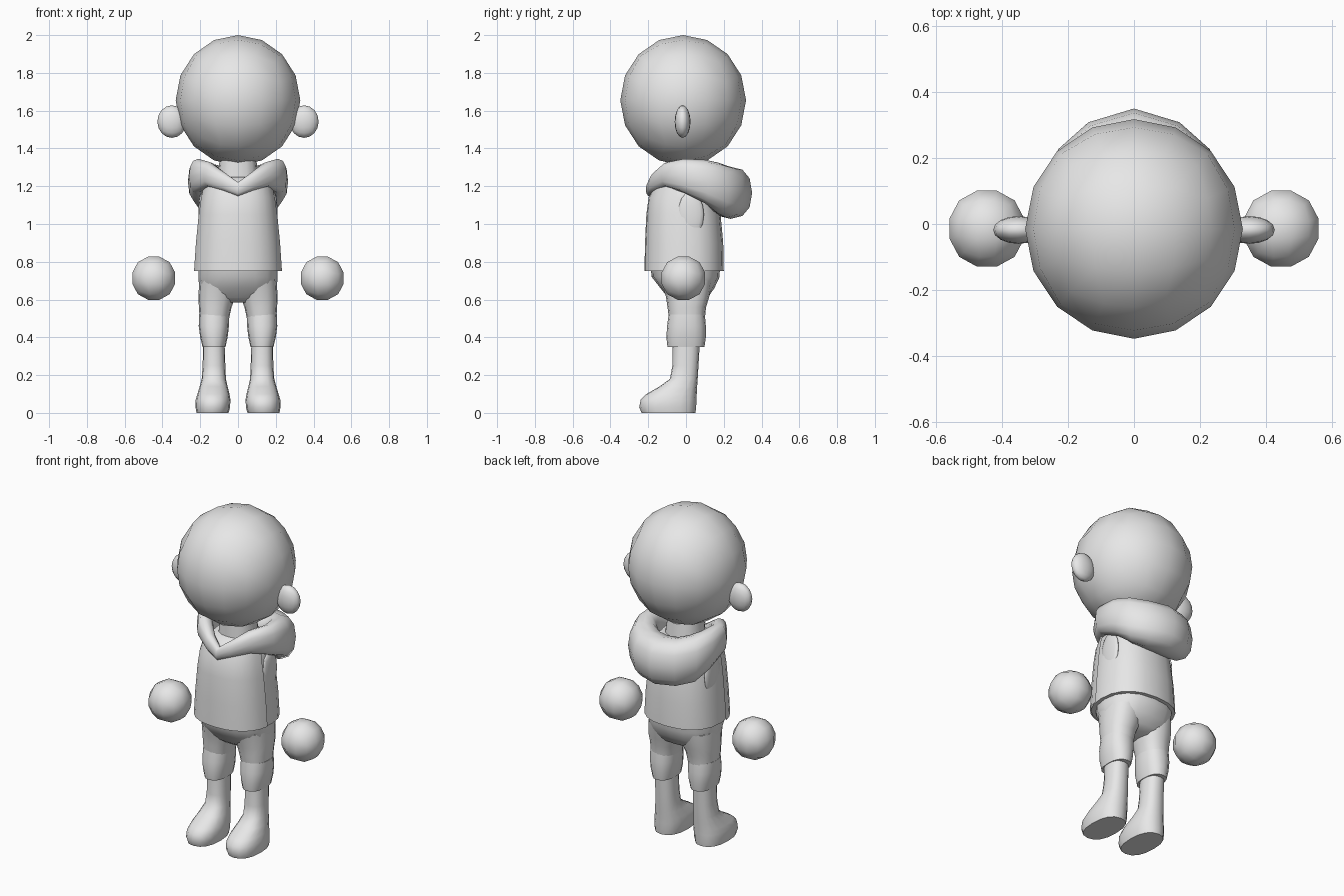
import bpy, bmesh, math
from mathutils import Vector

cube = bpy.data.objects.get("Cube")
if cube:
    bpy.data.objects.remove(cube)

grey = bpy.data.materials.new("plain grey")
grey.use_nodes = True
COLOUR = (0.8, 0.8, 0.8, 1)
grey.diffuse_color = COLOUR
grey.node_tree.nodes["Principled BSDF"].inputs["Base Color"].default_value = COLOUR


def finish(name, bm, angle=50):
    bmesh.ops.recalc_face_normals(bm, faces=bm.faces)
    mesh = bpy.data.meshes.new(name)
    bm.to_mesh(mesh)
    bm.free()
    mesh.materials.append(grey)
    ob = bpy.data.objects.new(name, mesh)
    bpy.context.collection.objects.link(ob)
    bpy.ops.object.select_all(action="DESELECT")
    ob.select_set(True)
    bpy.context.view_layer.objects.active = ob
    bpy.ops.object.shade_smooth_by_angle(angle=math.radians(angle))
    return ob


def curve(a, power):
    """Point on a unit superellipse."""
    c, s = math.cos(a), math.sin(a)
    return (math.copysign(abs(c) ** power, c), math.copysign(abs(s) ** power, s))


def skin(bm, rows, closed_row=True, closed_path=False):
    n = len(rows[0])
    pairs = list(zip(rows, rows[1:]))
    if closed_path:
        pairs.append((rows[-1], rows[0]))
    for a, b in pairs:
        for i in range(n if closed_row else n - 1):
            j = (i + 1) % n
            bm.faces.new((a[i], a[j], b[j], b[i]))


def loft(name, rings, sides=16, power=0.85, mirror=1, arc=None, grow=0):
    """Stack of level rings (z, x min, x max, y min, y max)."""
    bm = bmesh.new()
    rows = []
    for z, x0, x1, y0, y1 in rings:
        row = []
        for i in range(sides + (1 if arc else 0)):
            a = arc[0] + (arc[1] - arc[0]) * i / sides if arc else math.tau * i / sides
            c, s = curve(a, power)
            x = (x0 + x1) / 2 + ((x1 - x0) / 2 + grow) * c
            y = (y0 + y1) / 2 + ((y1 - y0) / 2 + grow) * s
            row.append(bm.verts.new((x * mirror, y, z)))
        rows.append(row)
    skin(bm, rows, closed_row=not arc)
    if not arc:
        bm.faces.new(rows[0])
        bm.faces.new(rows[-1])
    return finish(name, bm)


def ball(name, centre, radii, cuts=3):
    """Sphere made from an evenly divided cube."""
    bm = bmesh.new()
    bmesh.ops.create_cube(bm, size=2)
    bmesh.ops.subdivide_edges(bm, edges=bm.edges, cuts=cuts, use_grid_fill=True)
    for v in bm.verts:
        d = Vector([math.tan(k * math.pi / 4) for k in v.co]).normalized()
        v.co = Vector(centre) + Vector([k * r for k, r in zip(d, radii)])
    return finish(name, bm, 80)


# Head and neck
ball("head", (0, -0.015, 1.655), (0.33, 0.333, 0.345))
loft("neck", [(1.15, -0.12, 0.12, -0.1, 0.12), (1.4, -0.09, 0.09, -0.09, 0.09)])

# Vest body, with a front panel lapping over the sides
vest = [
    (0.75, -0.23, 0.23, -0.215, 0.2),
    (0.9, -0.22, 0.22, -0.212, 0.197),
    (1.05, -0.205, 0.205, -0.205, 0.183),
    (1.14, -0.192, 0.192, -0.193, 0.165),
    (1.2, -0.178, 0.178, -0.165, 0.15),
    (1.25, -0.13, 0.13, -0.11, 0.12),
]
loft("vest", vest, 20)
loft("vest_front_panel", vest[:5], 12, arc=(math.pi + 0.15, math.tau - 0.15), grow=0.005)

# Hood: tube running from the front point round to a thick back roll
half = [  # x, y, z, half width, half height
    (0, -0.185, 1.183, 0.028, 0.038),
    (0.07, -0.16, 1.222, 0.035, 0.05),
    (0.15, -0.1, 1.262, 0.045, 0.066),
    (0.21, -0.01, 1.255, 0.05, 0.09),
    (0.2, 0.1, 1.225, 0.068, 0.115),
    (0.16, 0.17, 1.19, 0.09, 0.135),
    (0.09, 0.215, 1.17, 0.105, 0.137),
    (0, 0.235, 1.165, 0.115, 0.138),
]
path = half + [(-x, *rest) for x, *rest in half[-2:0:-1]]
bm = bmesh.new()
rows = []
for x, y, z, w, h in path:
    centre = Vector((x, y, z))
    out = Vector((x, y - 0.04, 0)).normalized()
    row = []
    for i in range(12):
        c, s = curve(math.tau * i / 12, 0.85)
        row.append(bm.verts.new(centre + out * w * c + Vector((0, 0, h * s))))
    rows.append(row)
skin(bm, rows, closed_path=True)
finish("hood", bm, 60)

# Hips
loft("hips", [
    (0.585, -0.12, 0.12, -0.06, 0.07),
    (0.61, -0.185, 0.185, -0.095, 0.115),
    (0.66, -0.205, 0.205, -0.135, 0.15),
    (0.72, -0.21, 0.21, -0.182, 0.178),
    (0.8, -0.21, 0.21, -0.19, 0.18),
])

# Paired parts
for side, m in (("left", 1), ("right", -1)):
    ball(side + "_ear", (m * 0.35, -0.018, 1.542), (0.077, 0.042, 0.086), 3)
    ball(side + "_hand", (m * 0.446, -0.014, 0.713), (0.121, 0.123, 0.122), 2)
    ball(side + "_arm_hole", (m * 0.192, 0.025, 1.05), (0.018, 0.07, 0.12), 3)
    loft(side + "_upper_trouser_leg", [
        (0.5, 0.047, 0.203, -0.09, 0.1),
        (0.56, 0.034, 0.207, -0.098, 0.106),
        (0.61, 0.015, 0.21, -0.105, 0.122),
        (0.7, 0, 0.205, -0.13, 0.14),
    ], mirror=m)
    loft(side + "_trouser_cuff", [
        (0.35, 0.066, 0.188, -0.098, 0.098),
        (0.4, 0.055, 0.2, -0.104, 0.105),
        (0.46, 0.048, 0.208, -0.1, 0.105),
        (0.52, 0.046, 0.206, -0.092, 0.1),
    ], mirror=m)
    loft(side + "_boot", [
        (0, 0.05, 0.22, -0.235, 0.05),
        (0.03, 0.042, 0.225, -0.248, 0.054),
        (0.07, 0.04, 0.224, -0.24, 0.055),
        (0.1, 0.045, 0.215, -0.21, 0.057),
        (0.14, 0.055, 0.203, -0.14, 0.059),
        (0.18, 0.064, 0.192, -0.085, 0.062),
        (0.25, 0.067, 0.187, -0.072, 0.066),
        (0.4, 0.072, 0.185, -0.07, 0.075),
    ], mirror=m)
